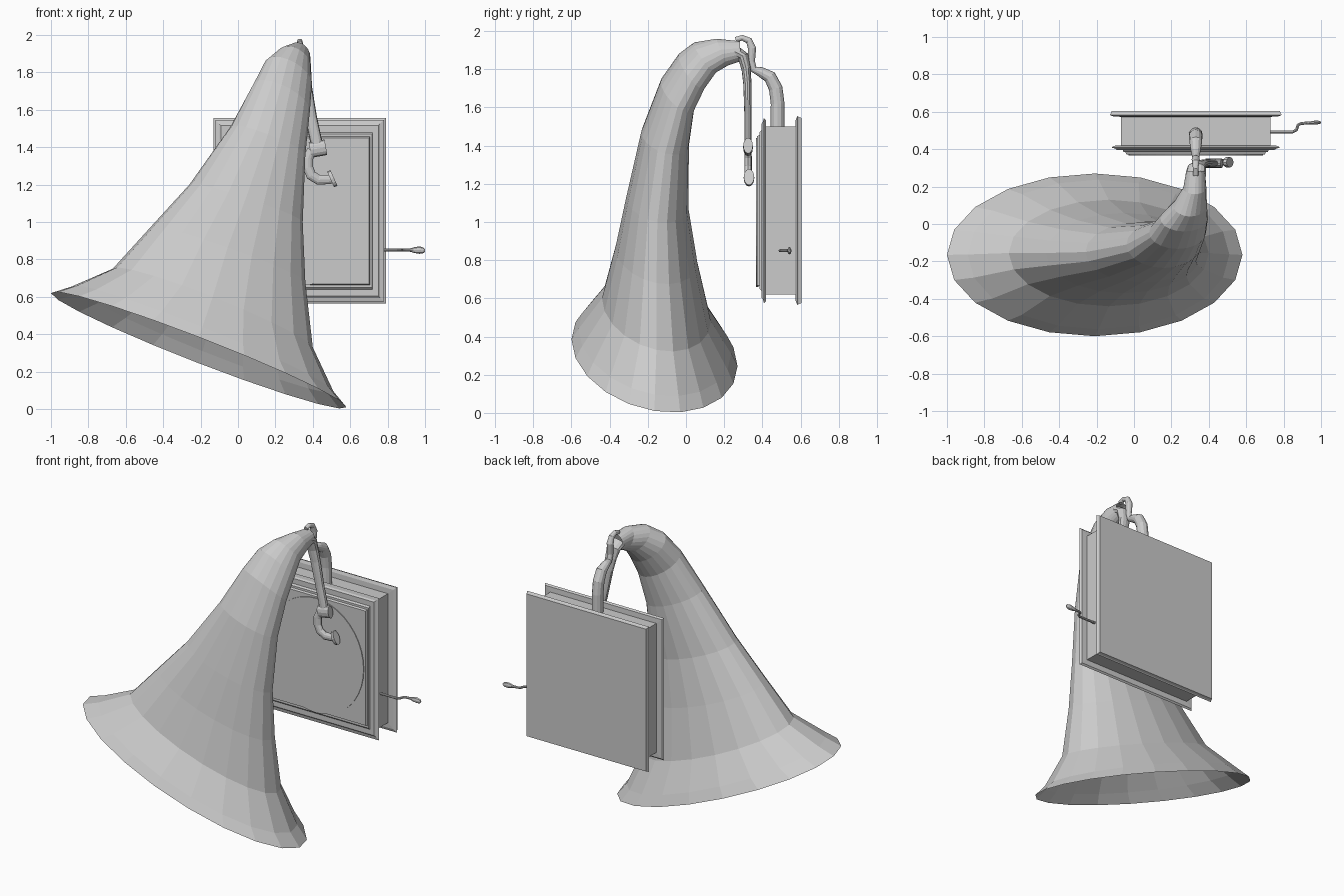
import bpy
from math import cos, sin, pi
from mathutils import Vector


def mesh_object(name, verts, faces):
    me = bpy.data.meshes.new(name)
    me.from_pydata([tuple(v) for v in verts], [], faces)
    me.update()
    ob = bpy.data.objects.new(name, me)
    bpy.context.collection.objects.link(ob)
    return ob


def loft(name, rings, capped=True):
    """Skin a list of equal-length rings with quads."""
    n = len(rings[0])
    verts = [v for ring in rings for v in ring]
    faces = [(k * n + i, k * n + (i + 1) % n, (k + 1) * n + (i + 1) % n, (k + 1) * n + i)
             for k in range(len(rings) - 1) for i in range(n)]
    if capped:
        faces.append(tuple(reversed(range(n))))
        faces.append(tuple(range(len(verts) - n, len(verts))))
    return mesh_object(name, verts, faces)


def ellipse(c, a, b, n):
    return [c + a * cos(2 * pi * i / n) + b * sin(2 * pi * i / n) for i in range(n)]


def tube(name, path, ref, u=1.0, v=1.0, sides=12):
    """Tube through (x, y, z, radius) points; u scales along ref, v across it."""
    pts = [Vector(p[:3]) for p in path]
    rings = []
    for i, p in enumerate(path):
        t = (pts[min(i + 1, len(pts) - 1)] - pts[max(i - 1, 0)]).normalized()
        r = Vector(ref)
        side = (r - t * r.dot(t)).normalized()
        rings.append(ellipse(pts[i], side * p[3] * u, t.cross(side) * p[3] * v, sides))
    return loft(name, rings)


X, Y = (1, 0, 0), (0, 1, 0)

# Horn: centre x, y, z / wide half-axis x, z / narrow half-axis y, z
horn_rings = [
    (-.21, -.165, .315, .79, -.305, .435, -.07),
    (-.19, -.163, .375, .70, -.28, .40, -.065),
    (-.135, -.155, .54, .535, -.21, .285, -.06),
    (-.055, -.155, .825, .415, -.145, .215, -.04),
    (.043, -.15, 1.10, .303, -.10, .163, -.03),
    (.16, -.11, 1.435, .20, -.075, .125, -.035),
    (.233, -.045, 1.665, .152, -.065, .088, -.07),
    (.268, .03, 1.79, .127, -.05, .07, -.08),
    (.30, .10, 1.862, .09, -.03, .06, -.073),
    (.325, .19, 1.89, .062, -.01, .03, -.07),
    (.33, .285, 1.895, .05, 0, .003, -.052),
]
loft("horn", [ellipse(Vector(h[:3]), Vector((h[3], 0, h[4])), Vector((0, h[5], h[6])), 20)
              for h in horn_rings], capped=False)

# Cabinet with moulded front and back flanges: y, half width, half height
profile = [
    (.372, .37, .39), (.385, .376, .396), (.385, .386, .41), (.395, .39, .42),
    (.395, .42, .455), (.403, .43, .465), (.408, .45, .485), (.418, .44, .475),
    (.42, .40, .44), (.573, .40, .44), (.575, .44, .475), (.583, .46, .495),
    (.59, .455, .49), (.605, .45, .485),
]
loft("cabinet", [[(.33 + sx * w, y, 1.06 + sz * h)
                  for sx, sz in ((-1, -1), (1, -1), (1, 1), (-1, 1))]
                 for y, w, h in profile])

# Turntable disc on the cabinet face
loft("turntable", [ellipse(Vector((.33, y, 1.05)), Vector((.36, 0, 0)), Vector((0, 0, .39)), 40)
                   for y in (.38, .367)])

# Bracket carrying the horn
tube("horn_bracket", [
    (.33, .48, 1.48, .037), (.33, .48, 1.62, .036), (.33, .47, 1.70, .036),
    (.33, .44, 1.76, .034), (.33, .39, 1.787, .026), (.33, .355, 1.80, .018),
    (.33, .343, 1.84, .018), (.33, .346, 1.91, .022), (.33, .33, 1.95, .018),
    (.33, .295, 1.965, .015), (.33, .26, 1.955, .014)], X)

# Tone arm, collar, curved neck and sound box
tube("tone_arm", [
    (.33, .26, 1.89, .055), (.335, .30, 1.865, .05), (.345, .315, 1.80, .04),
    (.36, .322, 1.72, .036), (.39, .325, 1.56, .032), (.425, .325, 1.40, .032)], X, v=.6)
tube("arm_collar", [(.385, .325, 1.385, .042), (.47, .325, 1.40, .042)], Y, u=.6)
tube("arm_neck", [
    (.395, .325, 1.385, .026), (.374, .325, 1.34, .028), (.374, .325, 1.29, .028),
    (.392, .325, 1.25, .028), (.43, .328, 1.226, .027), (.50, .33, 1.228, .024)], Y, u=.7)
tube("sound_box", [(.495, .33, 1.228, .046), (.513, .33, 1.236, .046)], Y, u=.6)

# Crank and its handle
tube("crank", [
    (.72, .493, .85, .008), (.85, .493, .85, .008), (.868, .503, .85, .008),
    (.878, .53, .85, .008), (.895, .538, .85, .008), (.94, .54, .85, .008)], (0, 0, 1), sides=8)
tube("crank_handle", [
    (.92, .54, .85, .009), (.945, .54, .85, .016), (.97, .542, .85, .02),
    (.99, .543, .848, .016), (1.0, .543, .847, .007)], (0, 0, 1), v=.55, sides=8)
